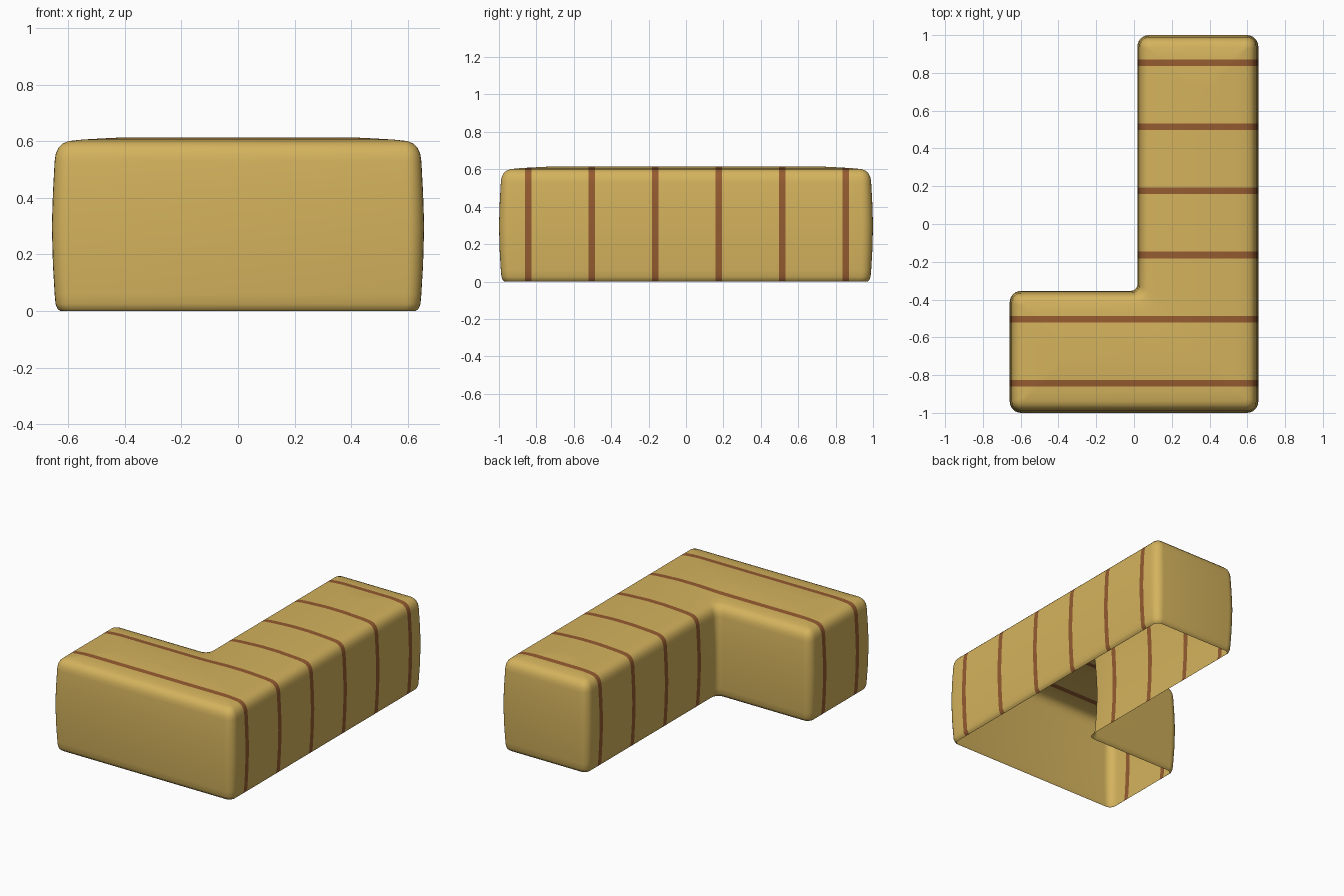
import bpy, bmesh, math
from mathutils import Vector

if "Cube" in bpy.data.objects:
    bpy.data.objects.remove(bpy.data.objects["Cube"])

# Materials
def material(name, rgb):
    m = bpy.data.materials.new(name)
    m.diffuse_color = (*rgb, 1)
    m.use_nodes = True
    m.node_tree.nodes["Principled BSDF"].inputs["Base Color"].default_value = m.diffuse_color
    return m

GOLD = material("golden fabric", (0.66, 0.45, 0.11))
BROWN = material("brown stripe", (0.30, 0.105, 0.03))

# L-shaped plan, counter-clockwise, widest extents
CORNERS = [Vector(p) for p in ((-0.658, -1), (0.658, -1), (0.658, 1),
                               (0.018, 1), (0.018, -0.354), (-0.658, -0.354))]

def outline(inset, radius=0.06, steps=6):
    """Plan outline moved inwards, with rounded corners."""
    pts = []
    n = len(CORNERS)
    for i, c in enumerate(CORNERS):
        d1 = (c - CORNERS[i - 1]).normalized()
        d2 = (CORNERS[(i + 1) % n] - c).normalized()
        n1, n2 = Vector((-d1.y, d1.x)), Vector((-d2.y, d2.x))
        s = 1 if d1.cross(d2) > 0 else -1          # -1 at the inner corner
        r = max(radius - inset * 0.7, 0.015) if s > 0 else 0.035 + inset * 0.5
        centre = c + (n1 + n2) * (inset + s * r)
        for k in range(steps + 1):
            t = math.pi / 2 * k / steps
            pts.append(centre - (n1 * math.cos(t) + n2 * math.sin(t)) * s * r)
    return pts

# Side profile: (inset, height), open at the bottom, softly crowned top
PROFILE = [(0.030, 0), (0.020, 0.008), (0.013, 0.025), (0.010, 0.06),
           (0.004, 0.16), (0, 0.30), (0.004, 0.42), (0.010, 0.53),
           (0.014, 0.556), (0.024, 0.578), (0.040, 0.593), (0.062, 0.601),
           (0.11, 0.606), (0.20, 0.611), (0.26, 0.614)]

bm = bmesh.new()
rings = [[bm.verts.new((p.x, p.y, z)) for p in outline(i)] for i, z in PROFILE]
for low, high in zip(rings, rings[1:]):
    for k in range(len(low)):
        j = (k + 1) % len(low)
        bm.faces.new((low[k], low[j], high[j], high[k]))
bm.faces.new(rings[-1])

# Stripes cut into the shell across the length
STRIPES = [-0.843 + 0.3394 * k for k in range(6)]
HALF = 0.0175
for y in STRIPES:
    for edge in (y - HALF, y + HALF):
        bmesh.ops.bisect_plane(bm, geom=bm.verts[:] + bm.edges[:] + bm.faces[:],
                               plane_co=(0, edge, 0), plane_no=(0, 1, 0))
for f in bm.faces:
    f.smooth = True
    ys = [v.co.y for v in f.verts]
    mid = (min(ys) + max(ys)) / 2
    if any(abs(mid - y) < HALF and max(ys) - min(ys) < 2 * HALF + 0.001 for y in STRIPES):
        f.material_index = 1

mesh = bpy.data.meshes.new("corner_cushion")
bm.to_mesh(mesh)
bm.free()
mesh.materials.append(GOLD)
mesh.materials.append(BROWN)
obj = bpy.data.objects.new("corner_cushion", mesh)
bpy.context.collection.objects.link(obj)
